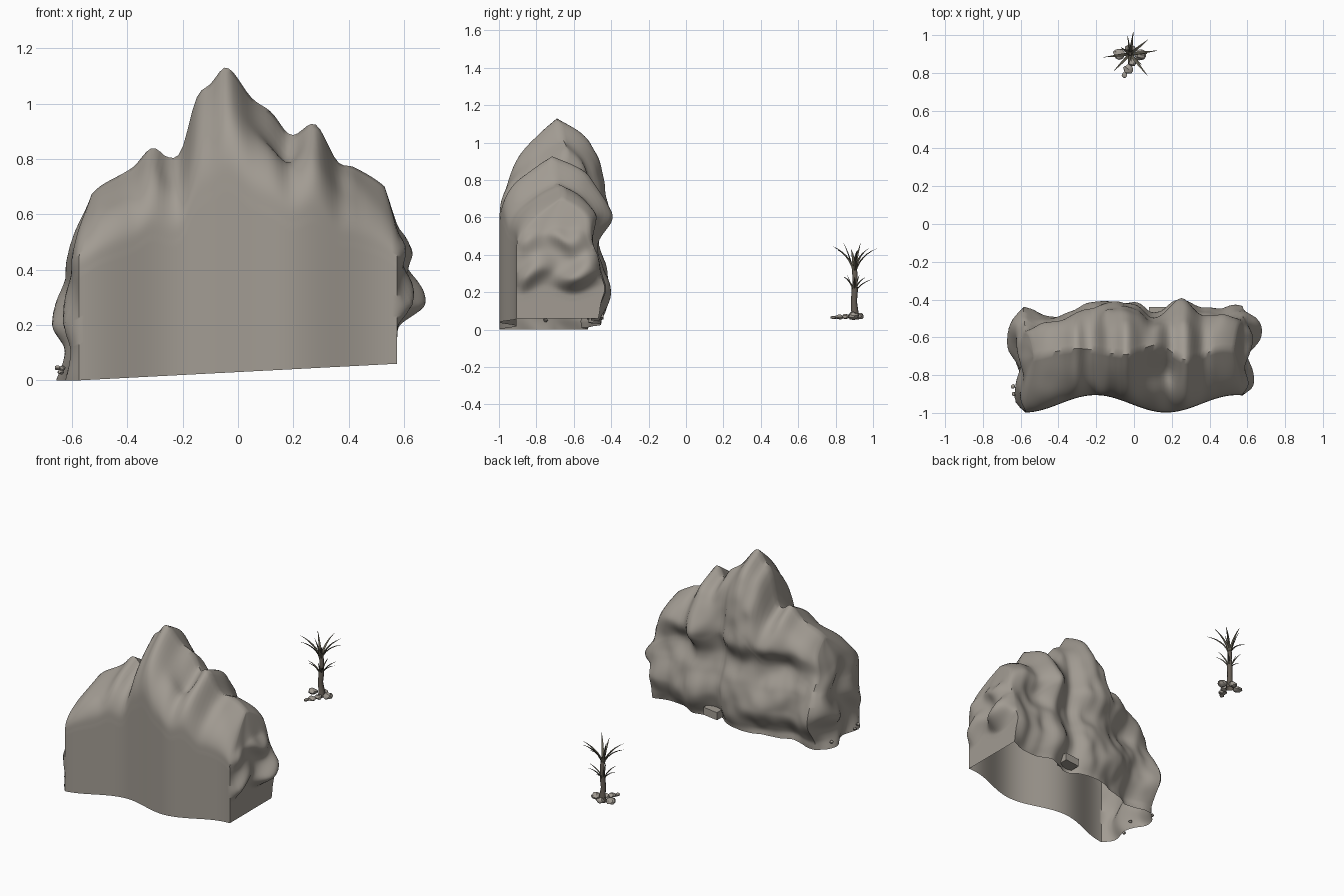
import bpy, bmesh, math, random
from mathutils import Vector, noise

if "Cube" in bpy.data.objects:
    bpy.data.objects.remove(bpy.data.objects["Cube"])

random.seed(4)


def material(name, col):
    m = bpy.data.materials.new(name)
    m.diffuse_color = (*col, 1)
    m.use_nodes = True
    m.node_tree.nodes["Principled BSDF"].inputs["Base Color"].default_value = m.diffuse_color
    return m


STONE = material("stone", (0.36, 0.33, 0.29))
BARK = material("bark", (0.13, 0.11, 0.09))
LEAF = material("leaf", (0.12, 0.11, 0.08))


def table(pts, t):
    """Smooth (Hermite) lookup through (position, value) points."""
    if t <= pts[0][0]:
        return pts[0][1]
    if t >= pts[-1][0]:
        return pts[-1][1]
    i = next(k for k in range(len(pts) - 1) if t <= pts[k + 1][0])

    def slope(k):
        (a, va), (b, vb) = pts[max(k - 1, 0)], pts[min(k + 1, len(pts) - 1)]
        return (vb - va) / (b - a)
    (a, va), (b, vb) = pts[i], pts[i + 1]
    h = b - a
    k = (t - a) / h
    return ((1 + 2 * k) * (1 - k) ** 2 * va + k * (1 - k) ** 2 * h * slope(i)
            + k * k * (3 - 2 * k) * vb - k * k * (1 - k) * h * slope(i + 1))


def finish(bm, name, mat, angle=50):
    me = bpy.data.meshes.new(name)
    bm.to_mesh(me)
    bm.free()
    ob = bpy.data.objects.new(name, me)
    bpy.context.collection.objects.link(ob)
    me.materials.append(mat)
    bpy.ops.object.select_all(action='DESELECT')
    ob.select_set(True)
    bpy.context.view_layer.objects.active = ob
    bpy.ops.object.shade_smooth_by_angle(angle=math.radians(angle))
    return ob


# Cliff: silhouette of the skyline, then tapers and bulges by height
SKYLINE = [(-.6, .61), (-.55, .65), (-.5, .70), (-.38, .77), (-.31, .84), (-.25, .805),
           (-.205, .83), (-.15, 1.02), (-.1, 1.07), (-.04, 1.13), (.05, 1.02), (.12, .97),
           (.19, .89), (.28, .925), (.36, .79), (.42, .77), (.53, .70), (.58, .63)]
FRONT_TAPER = [(.6, 1), (.7, .98), (.78, .88), (.85, .7), (.93, .37), (1, 0)]
BACK_TAPER = [(.6, 1), (.75, .93), (.85, .77), (.93, .5), (1, 0)]
WIDTH = [(.6, 1), (.85, .985), (1, .92)]
BACK_BULGE = [(.05, -.03), (.2, .03), (.35, .0), (.48, -.045), (.62, .02), (.8, .0)]
BACK_FOLD = [(-.58, -.03), (-.4, -.05), (-.3, -.02), (-.1, .035), (.03, .01), (.1, -.04),
             (.25, .03), (.38, -.02), (.57, .01)]
RIGHT_BULGE = [(.2, 0), (.28, .01), (.42, .1), (.6, .04), (.75, .055), (.87, .01), (1, 0)]
LEFT_BULGE = [(0, .08), (.2, .05), (.38, .095), (.6, .05), (.75, .045), (1, 0)]
SIDE_FOLD = [(-1, 0), (-.75, .6), (-.3, .25), (-.1, .4), (.3, 1), (.7, .8), (1, .1)]
RIDGE = [(-.6, -.72), (-.31, -.66), (-.04, -.69), (.13, -.64), (.28, -.72), (.45, -.66), (.6, -.68)]


def cliff_point(a, b, s):
    bulge = table(RIGHT_BULGE if a > 0 else LEFT_BULGE, s + .05 * math.sin(b * 5) * (1 - s) * s * 4)
    bulge *= table(SIDE_FOLD, b + .25 * math.sin(s * 9) * (1 - b * b))
    x = a * (.575 * table(WIDTH, s) + bulge * abs(a) ** 8)
    base = max(0, .06 * (x + .58) / 1.15)
    z = base + s * (table(SKYLINE, x) - base)
    ridge = table(RIDGE, x)
    if b < 0:
        front = -.952 - .046 * math.cos(2 * math.pi * (x + .58) / .75)
        y = ridge + b * (ridge - front) * table(FRONT_TAPER, s)
    else:
        back = -.462 + table(BACK_FOLD, x) + table(BACK_BULGE, z)
        back += .035 * noise.noise((x * 6, z * 5, 3)) + .012 * noise.noise((x * 14, z * 9, 7))
        y = ridge + b * table(BACK_TAPER, s) * (back - ridge)
    # hollow between the two right-hand peaks
    z -= .05 * math.exp(-((x - .15) / .07) ** 2 - ((y + .78) / .07) ** 2)
    # ragged upper slopes
    up = max(0, s - .6) * (1 - s) * 5
    z += up * .06 * noise.noise((x * 9, y * 7, 1))
    return x, y, max(z, 0)


N, M, RINGS = 64, 22, 60
loop = [(-1 + 2 * i / N, -1) for i in range(N)] + [(1, -1 + 2 * i / M) for i in range(M)]
loop += [(-a, -b) for a, b in loop]
bm = bmesh.new()
rings = [[bm.verts.new(cliff_point(a, b, r / RINGS)) for a, b in loop] for r in range(RINGS + 1)]
for lo, hi in zip(rings, rings[1:]):
    for i in range(len(loop)):
        j = (i + 1) % len(loop)
        bm.faces.new((lo[i], lo[j], hi[j], hi[i]))
bmesh.ops.remove_doubles(bm, verts=bm.verts, dist=.0004)
finish(bm, "cliff", STONE)


# Loose stones
def stones(name, spots, mat):
    bm = bmesh.new()
    for x, y, z, sx, sy, sz in spots:
        made = bmesh.ops.create_icosphere(bm, subdivisions=2, radius=1)["verts"]
        for v in made:
            v.co *= 1 + .35 * noise.noise(v.co * 1.3 + Vector((x * 50, y * 50, 0)))
            v.co = Vector((x + v.co.x * sx, y + v.co.y * sy, z + v.co.z * sz))
    return finish(bm, name, mat, 30)


stones("cliff_pebbles", [(x, y, z, .012, .012, .009) for x, y, z in
                         ((-.635, -.9, .045), (-.64, -.86, .03), (-.6, -.75, .05), (-.65, -.6, .045))], STONE)
stones("plant_stones", [(-.08, .9, .072, .03, .03, .018), (.035, .895, .075, .032, .03, .02),
                        (-.03, .82, .068, .025, .025, .013), (-.01, .855, .07, .022, .022, .014),
                        (-.05, .79, .066, .014, .018, .009), (-.02, .93, .072, .028, .022, .017)], STONE)

# Ledge block at the foot of the back
bm = bmesh.new()
bmesh.ops.create_cube(bm, size=1)
for v in bm.verts:
    v.co = Vector((.13 + v.co.x * .1, -.485 + v.co.y * .09, .085 + v.co.z * .05 + v.co.x * .01))
finish(bm, "ledge_block", STONE)

# Plant trunk, lathed along a slightly bent path
bm = bmesh.new()
trunk = [(0, .055, .026), (.004, .08, .02), (-.002, .15, .016), (.002, .21, .017),
         (.004, .26, .013), (.002, .31, .014), (0, .345, .006)]
prev = None
for off, z, r in trunk:
    ring = [bm.verts.new((-.02 + off + r * math.cos(k * math.pi / 4),
                          .9 + off + r * math.sin(k * math.pi / 4), z)) for k in range(8)]
    if prev:
        for k in range(8):
            bm.faces.new((prev[k], prev[(k + 1) % 8], ring[(k + 1) % 8], ring[k]))
    prev = ring
bm.faces.new(prev)
finish(bm, "plant_trunk", BARK)


# Tufts of tapering, arching blades
def tuft(name, count, z0, reach, rise, width):
    bm = bmesh.new()
    for i in range(count):
        ang = 2 * math.pi * i / count + random.uniform(-.2, .2) + math.pi / 4
        steep = i % 3 == 2
        L = reach * (.4 if steep else random.uniform(.85, 1.1))
        H = rise * (1.1 if steep else random.uniform(.8, 1))
        out = Vector((math.cos(ang), math.sin(ang), 0))
        side = Vector((-out.y, out.x, 0))
        prev = None
        for k in range(7):
            t = k / 6
            h = H * t if steep else H * (1.5 * t - .5 * t * t)
            c = Vector((-.02, .9, z0 + h)) + out * (L * t ** 1.5 + .006)
            w = width * (1 - t) * (.7 + .9 * t) + .0006
            row = [bm.verts.new(c - side * w),
                   bm.verts.new(c - Vector((0, 0, w * .8)) + out * w * .5),
                   bm.verts.new(c + side * w)]
            if prev:
                for q in range(3):
                    n = (q + 1) % 3
                    bm.faces.new((prev[q], prev[n], row[n], row[q]))
            prev = row
    finish(bm, name, LEAF, 30)


tuft("upper_leaves", 8, .31, .13, .14, .011)
tuft("lower_leaves", 8, .2, .085, .085, .008)
